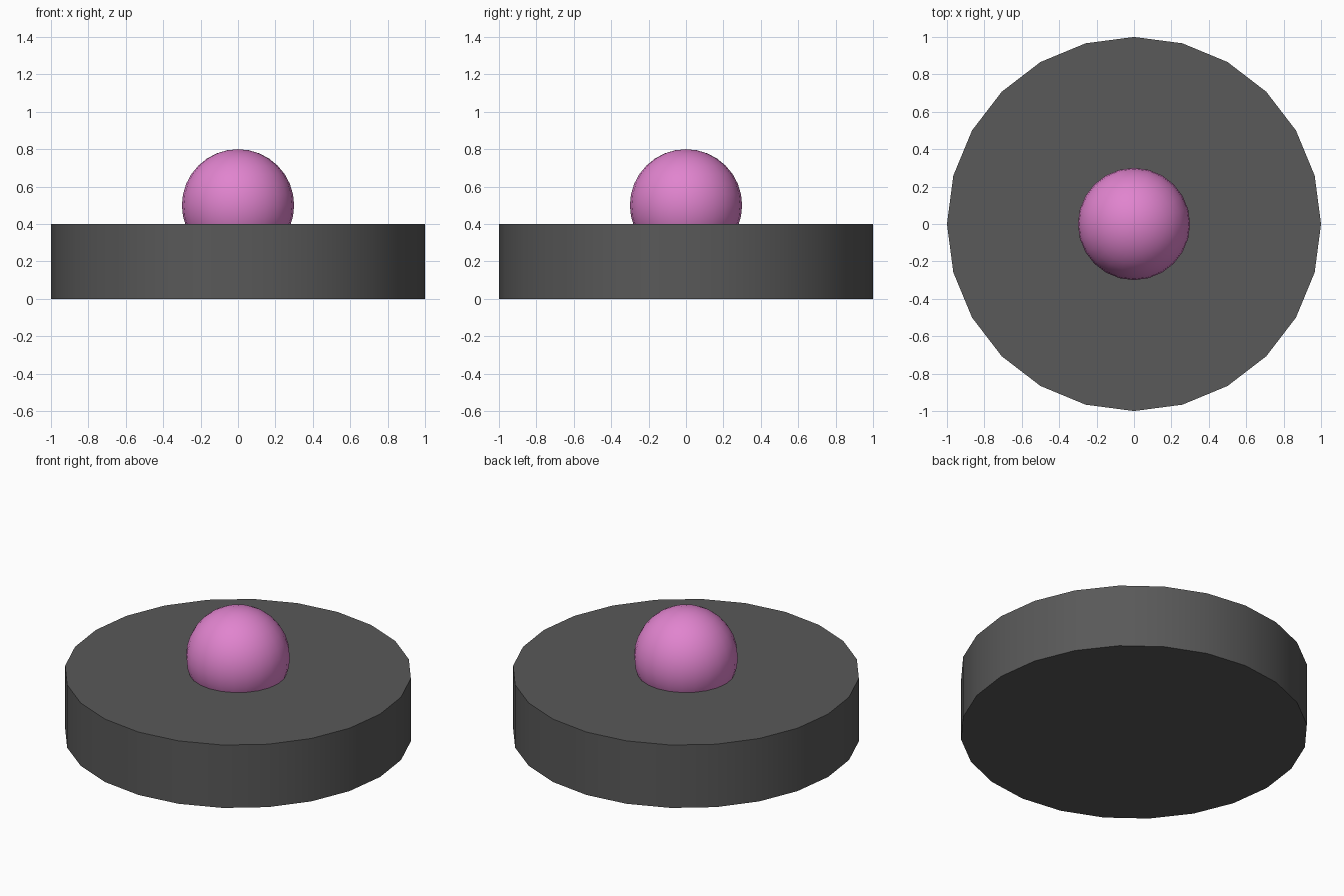
import bpy
import math

if "Cube" in bpy.data.objects:
    bpy.data.objects.remove(bpy.data.objects["Cube"])


def finish(name, color, angle):
    obj = bpy.context.object
    obj.name = name
    mat = bpy.data.materials.new(name + "_colour")
    mat.diffuse_color = (*color, 1.0)
    mat.use_nodes = True
    mat.node_tree.nodes["Principled BSDF"].inputs["Base Color"].default_value = mat.diffuse_color
    obj.data.materials.append(mat)
    bpy.ops.object.shade_smooth_by_angle(angle=math.radians(angle))
    return obj


# Round base disc, 24 sides
bpy.ops.mesh.primitive_cylinder_add(vertices=24, radius=1.0, depth=0.4, location=(0, 0, 0.2))
finish("base_disc", (0.1, 0.1, 0.1), 30)

# Ball sunk slightly into the top of the base
bpy.ops.mesh.primitive_uv_sphere_add(segments=24, ring_count=16, radius=0.3, location=(0, 0, 0.5))
finish("ball", (0.75, 0.23, 0.62), 60)
